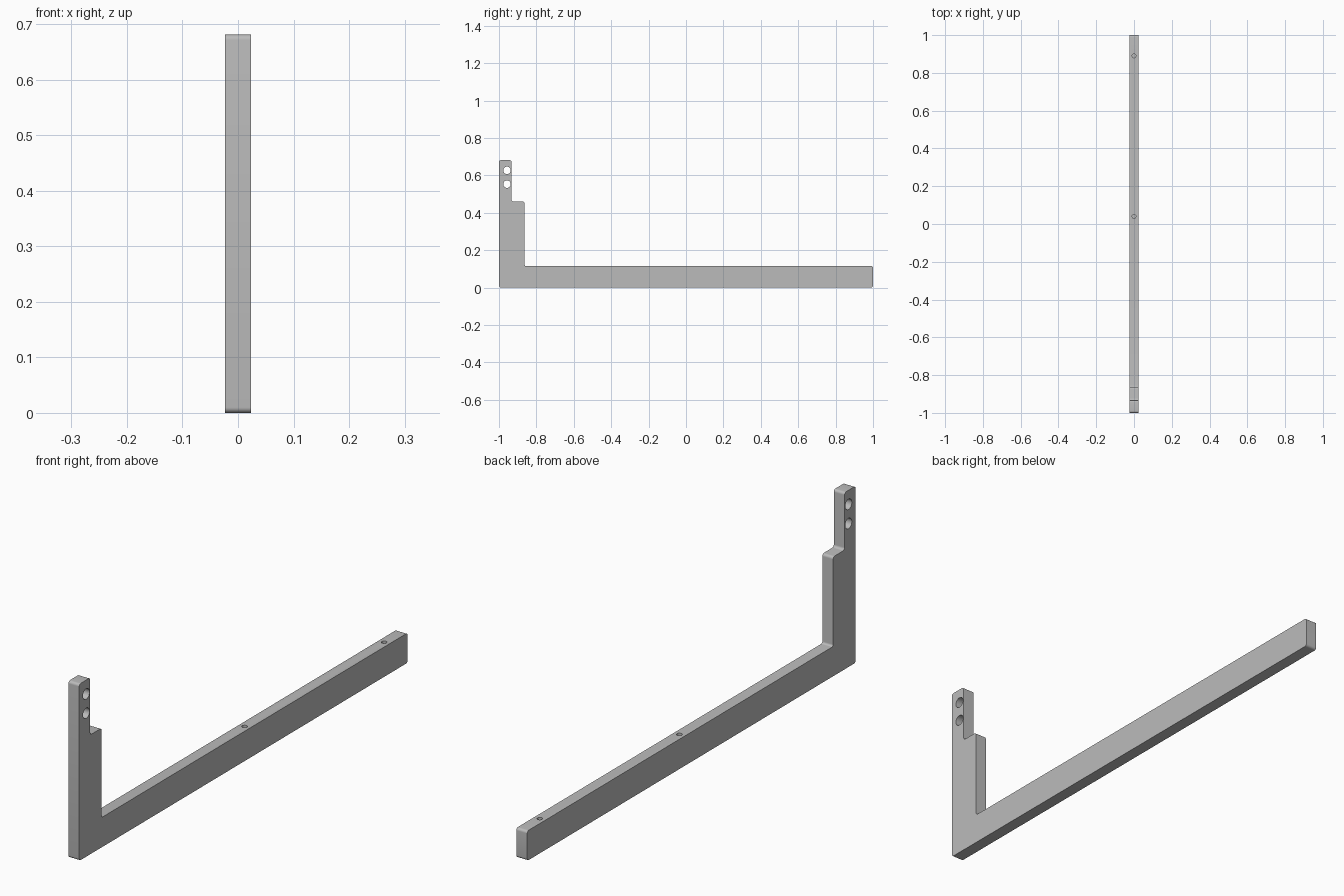
import bpy, bmesh, math
from mathutils import Vector

cube = bpy.data.objects.get("Cube")
if cube:
    bpy.data.objects.remove(cube, do_unlink=True)

WIDTH = 0.046
BAR_TOP = 0.115

# Single grey material
grey = bpy.data.materials.new("plain grey")
grey.use_nodes = True
colour = (0.5, 0.5, 0.5, 1)
grey.diffuse_color = colour
grey.node_tree.nodes["Principled BSDF"].inputs["Base Color"].default_value = colour


def rounded(corners, steps=6):
    """Replace each (y, z, radius) corner by a fillet arc."""
    out = []
    for i, (y, z, r) in enumerate(corners):
        p = Vector((y, z))
        a = (Vector(corners[i - 1][:2]) - p).normalized()
        b = (Vector(corners[(i + 1) % len(corners)][:2]) - p).normalized()
        centre = p + (a + b) * r
        for k in range(steps + 1):
            t = k / steps * math.pi / 2
            out.append(centre - b * r * math.cos(t) - a * r * math.sin(t))
    return out


# Stepped L bracket, side profile extruded across its width
profile = rounded([
    (-1, 0, 0.01), (1, 0, 0.01), (1, BAR_TOP, 0.01), (-0.863, BAR_TOP, 0.008),
    (-0.863, 0.46, 0.01), (-0.933, 0.46, 0.01), (-0.933, 0.681, 0.01), (-1, 0.681, 0.01),
])
bm = bmesh.new()
face = bm.faces.new([bm.verts.new((-WIDTH / 2, y, z)) for y, z in profile])
ext = bmesh.ops.extrude_face_region(bm, geom=[face])
bmesh.ops.translate(bm, vec=(WIDTH, 0, 0),
                    verts=[v for v in ext["geom"] if isinstance(v, bmesh.types.BMVert)])
bmesh.ops.recalc_face_normals(bm, faces=bm.faces)
mesh = bpy.data.meshes.new("bracket")
bm.to_mesh(mesh)
bm.free()
mesh.materials.append(grey)
bracket = bpy.data.objects.new("bracket", mesh)
bpy.context.collection.objects.link(bracket)


def drill(name, location, radius, depth, rotation=(0, 0, 0)):
    """Cut a round hole with a hidden cylinder."""
    bpy.ops.mesh.primitive_cylinder_add(vertices=32, radius=radius, depth=depth,
                                        location=location, rotation=rotation)
    cutter = bpy.context.object
    cutter.name = name
    cutter.data.materials.append(grey)
    mod = bracket.modifiers.new(name, "BOOLEAN")
    mod.operation = "DIFFERENCE"
    mod.solver = "EXACT"
    mod.object = cutter
    bpy.context.view_layer.objects.active = bracket
    bpy.ops.object.modifier_apply(modifier=name)
    bpy.data.objects.remove(cutter, do_unlink=True)


# Two through holes in the upright
for z in (0.553, 0.627):
    drill("mounting_hole", (0, -0.957, z), 0.02, 0.2, (0, math.pi / 2, 0))

# Two blind screw holes in the top of the bar
for y in (0.04, 0.89):
    drill("screw_hole", (0, y, BAR_TOP), 0.01, 0.12)

bpy.ops.object.select_all(action="DESELECT")
bracket.select_set(True)
bpy.context.view_layer.objects.active = bracket
bpy.ops.object.shade_smooth_by_angle(angle=math.radians(30))
